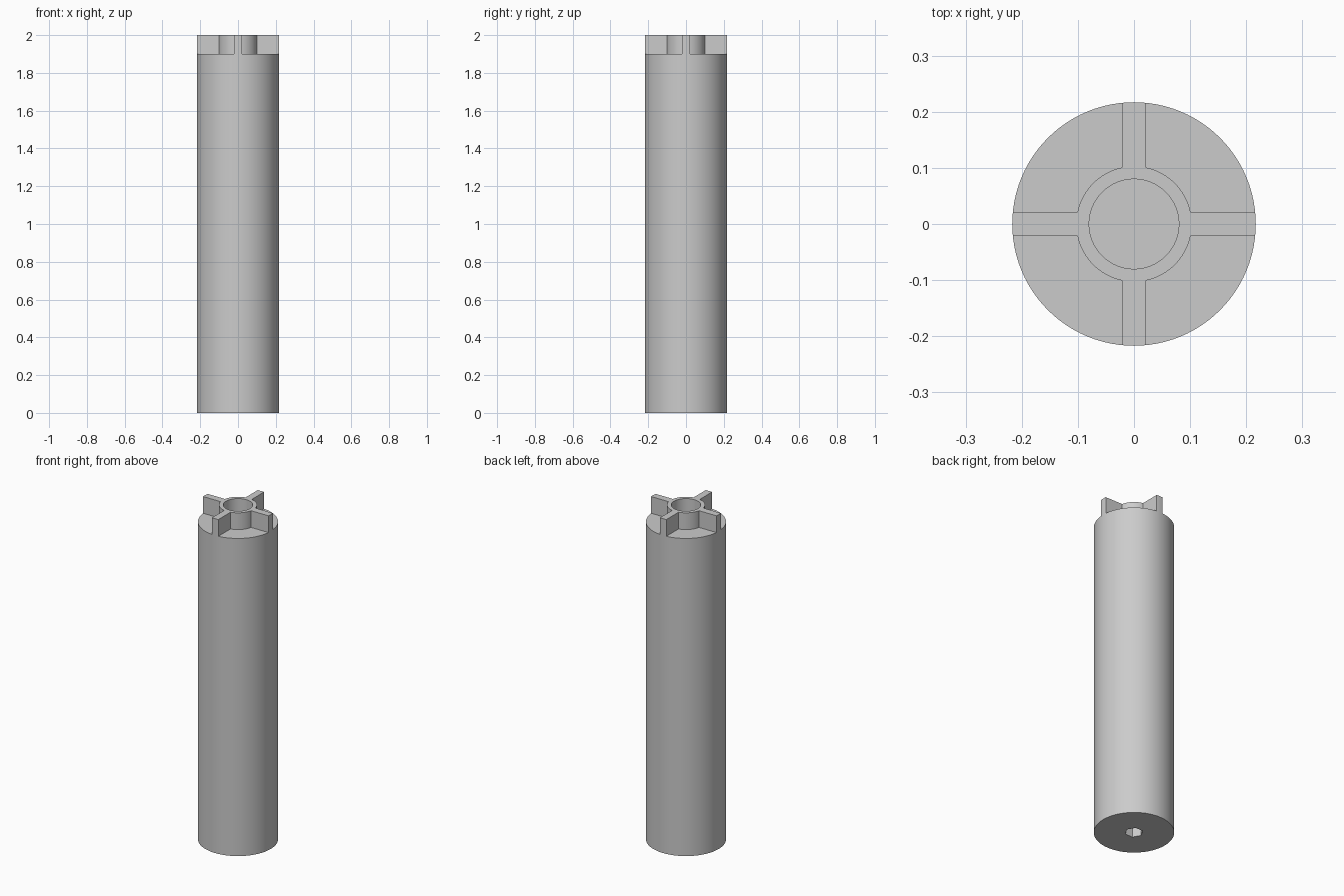
import bpy, bmesh, math
from math import cos, sin, pi

cube = bpy.data.objects.get("Cube")
if cube:
    bpy.data.objects.remove(cube, do_unlink=True)

HEIGHT, RADIUS = 2.0, 0.217
SHELF = 1.9                       # deck level below the ribs
RING_OUT, RING_IN = 0.103, 0.08
RIB_HALF = 0.021
SOCKET_R = 0.05

grey = bpy.data.materials.new("light grey")
grey.use_nodes = True
colour = (0.6, 0.6, 0.6, 1)
grey.diffuse_color = colour
grey.node_tree.nodes["Principled BSDF"].inputs["Base Color"].default_value = colour


def circle(r, n, start=0.0):
    return [(r * cos(start + 2 * pi * i / n), r * sin(start + 2 * pi * i / n)) for i in range(n)]


def prism(name, outline, z0, z1, turn=0.0):
    """Extrude a counter-clockwise outline from z0 to z1."""
    bm = bmesh.new()
    face = bm.faces.new([bm.verts.new((x, y, z0)) for x, y in outline])
    top = bmesh.ops.extrude_face_region(bm, geom=[face])["geom"]
    bmesh.ops.translate(bm, vec=(0, 0, z1 - z0),
                        verts=[v for v in top if isinstance(v, bmesh.types.BMVert)])
    bmesh.ops.recalc_face_normals(bm, faces=bm.faces)
    mesh = bpy.data.meshes.new(name)
    bm.to_mesh(mesh)
    bm.free()
    mesh.materials.append(grey)
    obj = bpy.data.objects.new(name, mesh)
    obj.rotation_euler.z = turn
    bpy.context.collection.objects.link(obj)
    return obj


# Main shaft, full height
shaft = prism("shaft", circle(RADIUS, 96), 0, HEIGHT)

# Four corner notches leave the cross ribs and the central ring
a0 = math.asin(RIB_HALF / RING_OUT)
arc = [a0 + (pi / 2 - 2 * a0) * i / 16 for i in range(17)]
notch = [(RING_OUT * cos(a), RING_OUT * sin(a)) for a in reversed(arc)]
notch += [(0.3, RIB_HALF), (0.3, 0.3), (RIB_HALF, 0.3)]
cutters = [prism("notch_cutter", notch, SHELF, HEIGHT + 0.1, i * pi / 2) for i in range(4)]

# Round pocket in the top and hexagonal socket in the bottom
cutters.append(prism("pocket_cutter", circle(RING_IN, 64), SHELF - 0.1, HEIGHT + 0.1))
cutters.append(prism("socket_cutter", circle(SOCKET_R, 6), -0.1, 0.2))

for cutter in cutters:
    mod = shaft.modifiers.new(cutter.name, "BOOLEAN")
    mod.operation = "DIFFERENCE"
    mod.solver = "EXACT"
    mod.object = cutter

# Bake the cuts, then remove the cutters
bpy.context.view_layer.update()
baked = bpy.data.meshes.new_from_object(shaft.evaluated_get(bpy.context.evaluated_depsgraph_get()))
shaft.modifiers.clear()
shaft.data = baked
for cutter in cutters:
    bpy.data.objects.remove(cutter, do_unlink=True)

bpy.ops.object.select_all(action="DESELECT")
shaft.select_set(True)
bpy.context.view_layer.objects.active = shaft
bpy.ops.object.shade_smooth_by_angle(angle=math.radians(30))
